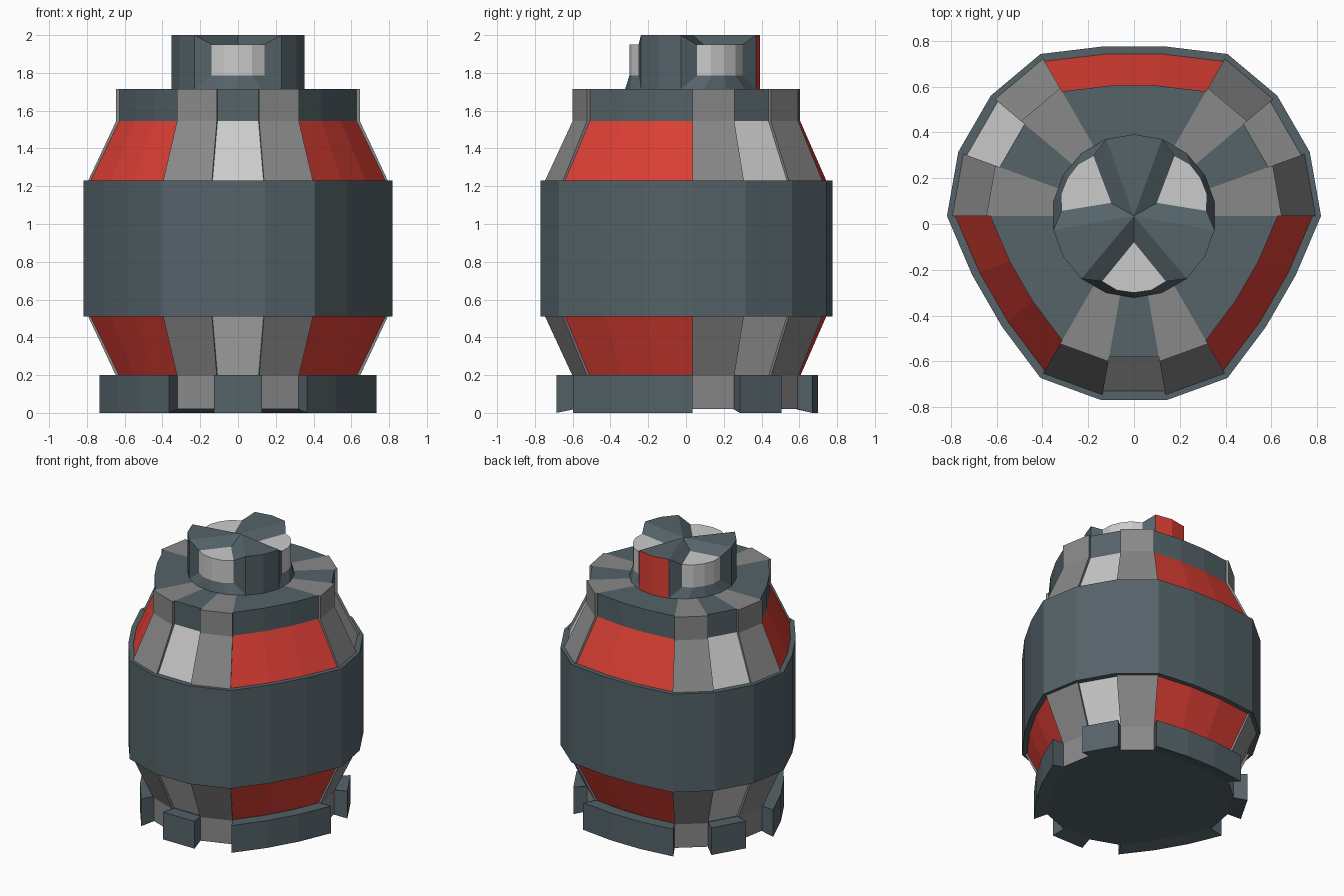
import bpy, bmesh
from math import sin, cos, radians

if "Cube" in bpy.data.objects:
    bpy.data.objects.remove(bpy.data.objects["Cube"])

CY = 0.035  # the three-fold axis sits slightly behind the origin


def material(name, rgb):
    m = bpy.data.materials.new(name)
    m.diffuse_color = (*rgb, 1)
    m.use_nodes = True
    m.node_tree.nodes["Principled BSDF"].inputs["Base Color"].default_value = m.diffuse_color
    return m


MATS = [material("dark_steel", (0.09, 0.125, 0.14)),
        material("mid_grey", (0.25, 0.25, 0.25)),
        material("light_grey", (0.55, 0.55, 0.55)),
        material("red", (0.72, 0.05, 0.035))]
DARK, MID, LIGHT, RED = range(4)


def polar(r, deg, z):
    a = radians(deg)
    return (r * cos(a), CY + r * sin(a), z)


def face(bm, pts, mat):
    f = bm.faces.new([bm.verts.new(p) for p in pts])
    f.material_index = mat


def finish(name, bm):
    bmesh.ops.remove_doubles(bm, verts=bm.verts, dist=0.0005)
    bmesh.ops.dissolve_degenerate(bm, edges=bm.edges, dist=0.0005)
    bmesh.ops.recalc_face_normals(bm, faces=bm.faces)
    me = bpy.data.meshes.new(name)
    bm.to_mesh(me)
    bm.free()
    for m in MATS:
        me.materials.append(m)
    bpy.context.collection.objects.link(bpy.data.objects.new(name, me))


# 18 sectors of 20 degrees, repeating: rib, inset, rib, then a three-wide flat side
KINDS = ["rib", "inset", "rib", "side", "side", "side"]


def ring_part(name, profiles, mats):
    """Sweep a (r, z) profile per sector kind; close the steps between kinds."""
    bm = bmesh.new()

    def pt(kind, k, i):
        r, z = profiles[kind][k]
        flat = 0.921 if i % 6 in (4, 5) else 1.0
        return polar(r * flat, 20 * i, z)

    n = len(profiles["rib"])
    for i in range(18):
        a, b = KINDS[i % 6], KINDS[(i + 1) % 6]
        for k in range(n - 1):
            if profiles[a][k] != profiles[a][k + 1]:
                quad = [pt(a, k, i), pt(a, k, i + 1), pt(a, k + 1, i + 1), pt(a, k + 1, i)]
                face(bm, quad[1:] if profiles[a][k][0] == 0 else quad, mats[a][k])
            if a != b:
                ring = []
                for p in (pt(a, k, i + 1), pt(a, k + 1, i + 1), pt(b, k + 1, i + 1), pt(b, k, i + 1)):
                    if p not in ring:
                        ring.append(p)
                radial = profiles[a][k][1] == profiles[a][k + 1][1] == profiles[b][k][1]
                if len(ring) > 2 and not radial:
                    proud = a if profiles[a][k][0] > profiles[b][k][0] else b
                    face(bm, ring, mats[proud][k])
    finish(name, bm)


def same(v):
    return {"rib": v, "inset": v, "side": v}


# Foot with flared pads
pad = [(0, .02), (.63, .02), (.732, 0), (.732, .2), (.63, .195)]
ring_part("foot",
          {"rib": [(0, .02), (.64, .02), (.64, .02), (.64, .2), (.64, .2)],
           "inset": pad, "side": pad},
          {"rib": [DARK, MID, MID, MID], "inset": [DARK] * 4, "side": [DARK] * 4})

# Sloped panels below and above the band
panel_mats = {"rib": [MID], "inset": [LIGHT], "side": [RED]}
for name, z_in, z_out in (("lower_panels", .195, .51), ("upper_panels", 1.545, 1.23)):
    ring_part(name,
              {"rib": [(.645, z_in), (.793, z_out)],
               "inset": [(.625, z_in), (.777, z_out)],
               "side": [(.628, z_in), (.78, z_out)]}, panel_mats)

# Wide middle band
ring_part("middle_band", same([(.76, .51), (.817, .51), (.817, 1.23), (.76, 1.23)]),
          same([DARK] * 3))

# Collar with flat shoulder
ring_part("collar",
          {"rib": [(.645, 1.545), (.645, 1.715), (.34, 1.715)],
           "inset": [(.625, 1.545), (.625, 1.715), (.34, 1.715)],
           "side": [(.628, 1.545), (.628, 1.715), (.34, 1.715)]},
          {"rib": [MID, MID], "inset": [DARK, DARK], "side": [DARK, DARK]})

# Top knob: three arms with chamfered grey insets between them
bm = bmesh.new()
R, Z0, Z1 = .357, 1.715, 2.0
hub = polar(0, 0, Z1)
for s in range(3):
    arm, gap = 90 + 120 * s, 150 + 120 * s
    for a in (arm - 20, arm):
        face(bm, [polar(R, a, Z0), polar(R, a + 20, Z0), polar(R, a + 20, Z1), polar(R, a, Z1)],
             RED if s == 0 else DARK)
        face(bm, [polar(R, a, Z1), polar(R, a + 20, Z1), hub], DARK)
    base = [polar(R, gap + d, Z0) for d in (-40, -20, 0, 20, 40)]
    inset = list(zip((.318, .333, .335, .333, .318), (-26, -13, 0, 13, 26)))
    low = [polar(r, gap + d, 1.785) for r, d in inset]
    high = [polar(r, gap + d, 1.95) for r, d in inset]
    apex = polar(.115, gap, 1.95)
    for j in range(4):
        face(bm, [base[j], base[j + 1], low[j + 1], low[j]], DARK)
        face(bm, [low[j], low[j + 1], high[j + 1], high[j]], LIGHT)
        face(bm, [high[j], high[j + 1], apex], LIGHT)
    for j, d in ((0, -40), (4, 40)):
        rim = polar(R, gap + d, Z1)
        face(bm, [base[j], low[j], high[j], rim], DARK)
        face(bm, [rim, high[j], apex, hub], DARK)
finish("top_knob", bm)
